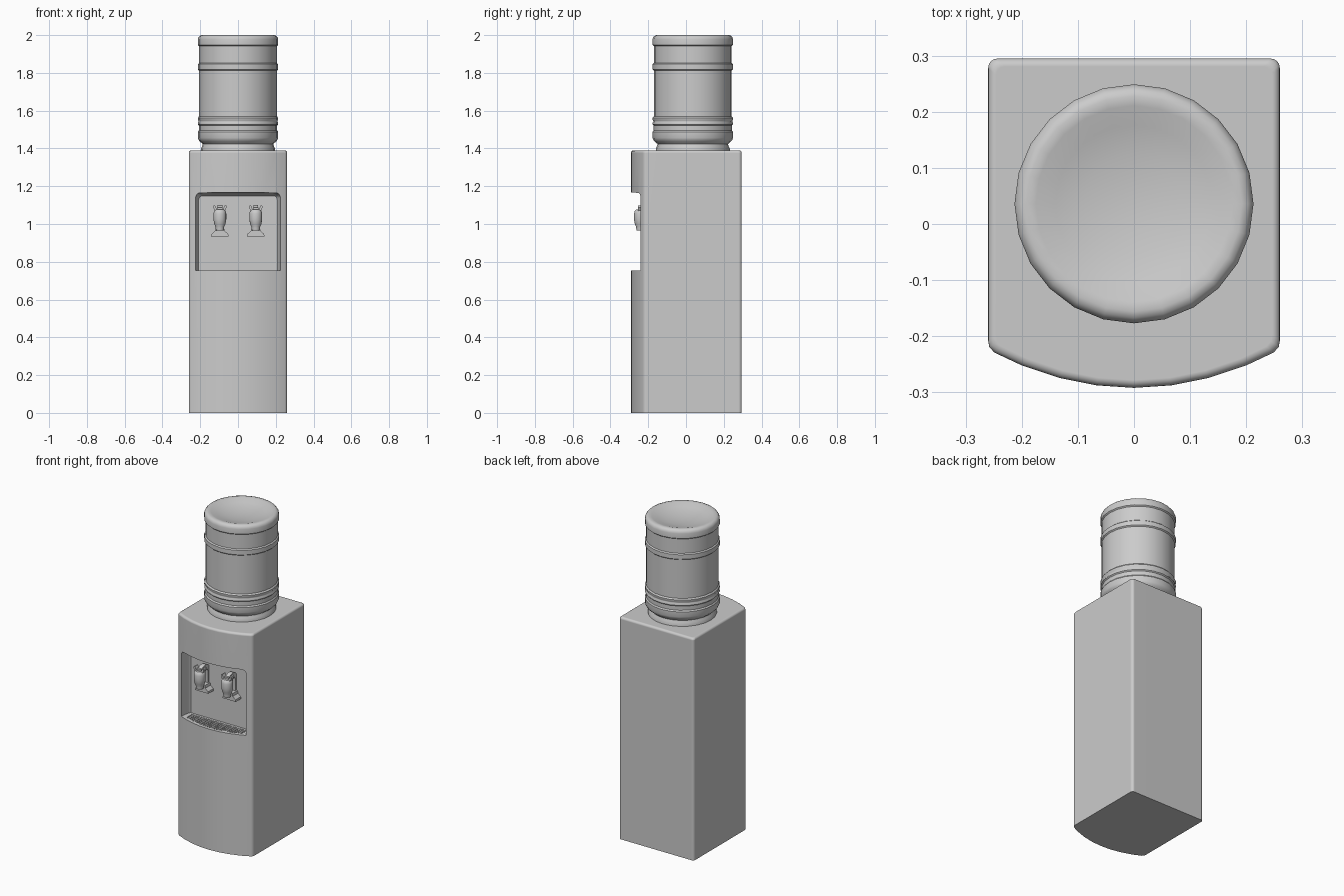
import bpy, bmesh, math
from mathutils import Vector

if "Cube" in bpy.data.objects:
    bpy.data.objects.remove(bpy.data.objects["Cube"])

GREY = bpy.data.materials.new("light grey plastic")
GREY.diffuse_color = (0.6, 0.6, 0.6, 1)
GREY.use_nodes = True
GREY.node_tree.nodes["Principled BSDF"].inputs["Base Color"].default_value = GREY.diffuse_color
WALL_Y = -0.17          # back wall of the tap niche
FLOOR_Z = 0.755         # floor of the tap niche


def front(x):
    """Depth of the bowed front at a given x."""
    return -0.292 + x * x


def finish(name, bm, angle=35):
    bmesh.ops.recalc_face_normals(bm, faces=bm.faces)
    me = bpy.data.meshes.new(name)
    bm.to_mesh(me)
    bm.free()
    ob = bpy.data.objects.new(name, me)
    bpy.context.collection.objects.link(ob)
    me.materials.append(GREY)
    smooth(ob, angle)
    return ob


def smooth(ob, angle):
    bpy.ops.object.select_all(action='DESELECT')
    ob.select_set(True)
    bpy.context.view_layer.objects.active = ob
    bpy.ops.object.shade_smooth_by_angle(angle=math.radians(angle))


def loft(bm, rings):
    """Bridge equal-length closed rings and cap both ends."""
    vs = [[bm.verts.new(p) for p in r] for r in rings]
    n = len(vs[0])
    for a, b in zip(vs, vs[1:]):
        for i in range(n):
            j = (i + 1) % n
            bm.faces.new((a[i], a[j], b[j], b[i]))
    bm.faces.new(vs[0])
    bm.faces.new(vs[-1])


def lathe(name, profile, centre, sides, angle=35, sy=1):
    """Spin (radius, z) points around a vertical axis; radius 0 closes an end."""
    bm = bmesh.new()
    cx, cy = centre
    rings = []
    for r, z in profile:
        if r == 0:
            rings.append([bm.verts.new((cx, cy, z))] * sides)
        else:
            t = [2 * math.pi * i / sides for i in range(sides)]
            rings.append([bm.verts.new((cx + r * math.cos(a), cy + sy * r * math.sin(a), z)) for a in t])
    for a, b in zip(rings, rings[1:]):
        for i in range(sides):
            j = (i + 1) % sides
            bm.faces.new(list(dict.fromkeys((a[i], a[j], b[j], b[i]))))
    return finish(name, bm, angle)


def box(bm, x0, x1, y0, y1, z0, z1):
    loft(bm, [[(x0, y0, z), (x1, y0, z), (x1, y1, z), (x0, y1, z)] for z in (z0, z1)])


def arc(cx, cy, r, a0, a1, n):
    return [(cx + r * math.cos(math.radians(a0 + (a1 - a0) * i / n)),
             cy + r * math.sin(math.radians(a0 + (a1 - a0) * i / n))) for i in range(n + 1)]


def cut(ob, cutter):
    mod = ob.modifiers.new("cut", 'BOOLEAN')
    mod.operation = 'DIFFERENCE'
    mod.solver = 'EXACT'
    mod.object = cutter
    bpy.context.view_layer.objects.active = ob
    bpy.ops.object.modifier_apply(modifier=mod.name)
    bpy.data.objects.remove(cutter)


# Cabinet: bowed front, rounded corners, softened top edge
xs = [-0.2, -0.133, -0.067, 0, 0.067, 0.133, 0.2]
outline = [(-0.26, -0.208), (-0.258, -0.219), (-0.249, -0.229)]
outline += [(x, front(x)) for x in xs]
outline += [(0.249, -0.229), (0.258, -0.219), (0.26, -0.208)]
outline += arc(0.243, 0.278, 0.017, 0, 90, 4) + arc(-0.243, 0.278, 0.017, 90, 180, 4)
rings = [[(x, y, 0) for x, y in outline]]
for a in (0, 22.5, 45, 67.5, 90):
    inset = 0.014 * (1 - math.cos(math.radians(a)))
    z = 1.376 + 0.014 * math.sin(math.radians(a))
    rings.append([(x * (1 - inset / 0.26), y * (1 - inset / 0.295), z) for x, y in outline])
bm = bmesh.new()
loft(bm, rings)
cabinet = finish("cabinet", bm)

# Tap niche: tapered cutter with rounded upper corners
def niche(half, top, r, y):
    pts = [(-half, FLOOR_Z), (half, FLOOR_Z)]
    pts += arc(half - r, top - r, r, 0, 90, 5) + arc(-half + r, top - r, r, 90, 180, 5)
    return [(x, y, z) for x, z in pts]

bm = bmesh.new()
loft(bm, [niche(0.226, 1.167, 0.025, -0.35), niche(0.224, 1.165, 0.025, -0.24),
          niche(0.216, 1.157, 0.022, WALL_Y - 0.012), niche(0.208, 1.149, 0.02, WALL_Y)])
cut(cabinet, finish("niche_cutter", bm))

# Drip tray pocket following the bowed front
tx = [-0.19 + 0.38 * i / 8 for i in range(9)]
plan = [(x, front(x) + 0.02) for x in tx] + [(0.19, -0.185), (-0.19, -0.185)]
bm = bmesh.new()
loft(bm, [[(x, y, z) for x, y in plan] for z in (FLOOR_Z - 0.02, FLOOR_Z + 0.02)])
cut(cabinet, finish("tray_cutter", bm))
smooth(cabinet, 35)
wn = cabinet.modifiers.new("even shading", 'WEIGHTED_NORMAL')
wn.keep_sharp = True

# Drip grille: crossed bars clipped to the tray
bm = bmesh.new()
for i in range(23):
    x = -0.176 + 0.016 * i
    box(bm, x - 0.004, x + 0.004, front(x) + 0.018, -0.184, FLOOR_Z - 0.008, FLOOR_Z - 0.001)
for y in (-0.255, -0.239, -0.223, -0.207, -0.192):
    half = min(0.191, math.sqrt(y + 0.272))
    box(bm, -half, half, y - 0.003, y + 0.003, FLOOR_Z - 0.009, FLOOR_Z - 0.002)
finish("drip_grille", bm)

# Water bottle: ribbed shell with a dished top
bottle = [(0, 1.415), (0.18, 1.415), (0.188, 1.425), (0.2, 1.435), (0.209, 1.445), (0.213, 1.456),
          (0.213, 1.488), (0.207, 1.496), (0.207, 1.522), (0.213, 1.528), (0.213, 1.535),
          (0.209, 1.541), (0.209, 1.546), (0.213, 1.552), (0.213, 1.562), (0.206, 1.57),
          (0.206, 1.812), (0.213, 1.818), (0.213, 1.846), (0.206, 1.852), (0.206, 1.942),
          (0.213, 1.948), (0.213, 1.978), (0.21, 1.988), (0.203, 1.996), (0.192, 2.0),
          (0.175, 1.997), (0.14, 1.985), (0.09, 1.975), (0.045, 1.97), (0, 1.968)]
lathe("water_bottle", bottle, (0, 0.036), 24)

# Collar the bottle rests in
lathe("bottle_collar", [(0, 1.38), (0.196, 1.38), (0.196, 1.4), (0.19, 1.412), (0.186, 1.425), (0, 1.425)],
      (0, 0.036), 24)

# Taps: barrel, lever, foot bracket and arched arm
barrel = [(0, 0.965), (0.02, 0.965), (0.023, 0.978), (0.023, 0.985), (0.03, 1.0), (0.034, 1.025),
          (0.034, 1.055), (0.031, 1.068), (0.024, 1.076), (0, 1.078)]
foot = [(-0.046, 0.935), (0.046, 0.935), (0.044, 0.947), (0.034, 0.956), (0.025, 0.964), (0.022, 0.98),
        (-0.022, 0.98), (-0.025, 0.964), (-0.034, 0.956), (-0.044, 0.947)]
for side, cx in (("left", -0.096), ("right", 0.094)):
    lathe(side + "_tap_barrel", barrel, (cx, -0.241), 16)

    # pair of small lever ears on a hub
    bm = bmesh.new()
    for s in (-1, 1):
        ear = [(0.012, 1.068), (0.026, 1.068), (0.036, 1.088), (0.034, 1.097), (0.026, 1.099), (0.02, 1.086)]
        loft(bm, [[(cx + s * x, y, z) for x, z in ear] for y in (-0.253, -0.222)])
    box(bm, cx - 0.014, cx + 0.014, -0.25, -0.21, 1.07, 1.088)
    finish(side + "_tap_lever", bm)

    bm = bmesh.new()
    loft(bm, [[(cx + x, y, z) for x, z in foot] for y in (-0.222, WALL_Y + 0.005)])
    finish(side + "_tap_foot", bm)

    # arm arching from the wall over to the barrel
    bm = bmesh.new()
    outer = arc(-0.205, 1.05, 0.05, 180, 0, 10) + [(-0.155, 0.96)]
    inner = [(-0.18, 0.96)] + arc(-0.205, 1.05, 0.026, 0, 180, 10)
    path = [(y, z) for y, z in outer if y < 0] + inner
    loft(bm, [[(x, y, z) for y, z in path] for x in (cx - 0.013, cx + 0.013)])
    finish(side + "_tap_arm", bm)
